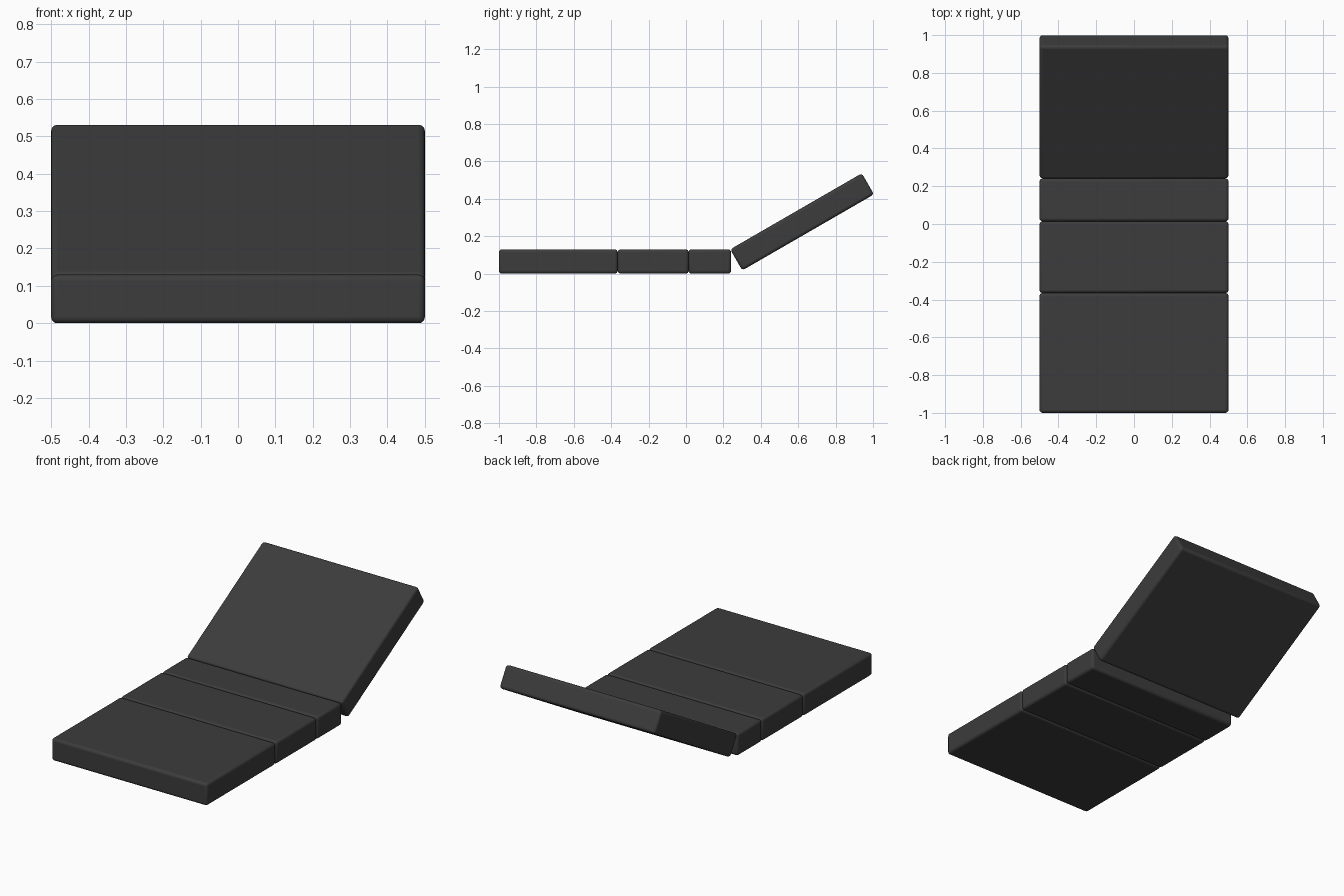
import bpy
import math
from mathutils import Matrix, Vector

if "Cube" in bpy.data.objects:
    bpy.data.objects.remove(bpy.data.objects["Cube"])

W, T = 1.0, 0.13          # mat width and cushion thickness
TILT = math.radians(30)

vinyl = bpy.data.materials.new("dark_vinyl")
vinyl.diffuse_color = (0.045, 0.045, 0.045, 1)
vinyl.use_nodes = True
vinyl.node_tree.nodes["Principled BSDF"].inputs["Base Color"].default_value = vinyl.diffuse_color


def cushion(name, y0, z_top, length, angle=0.0):
    """Rounded slab hinged at its front top edge (y0, z_top)."""
    bpy.ops.mesh.primitive_cube_add(size=1)
    ob = bpy.context.object
    ob.name = name
    ob.data.transform(Matrix.Diagonal((W, length, T, 1)))
    ob.data.transform(Matrix.Translation(Vector((0, length / 2, -T / 2))))
    ob.data.transform(Matrix.Rotation(angle, 4, 'X'))
    ob.location = (0, y0, z_top)
    ob.data.materials.append(vinyl)
    bevel = ob.modifiers.new("soft_edges", 'BEVEL')
    bevel.width = 0.016
    bevel.segments = 4
    bpy.ops.object.shade_smooth_by_angle(angle=math.radians(30))
    return ob


# Flat cushions lying on the ground, front to back
seams = [-1.0, -0.365, 0.014, 0.241]
names = ["leg_cushion", "seat_cushion", "hip_cushion"]
for name, a, b in zip(names, seams, seams[1:]):
    cushion(name, a, T, b - a)

# Raised back cushion
cushion("back_cushion", 0.236, T, 0.813, TILT)
